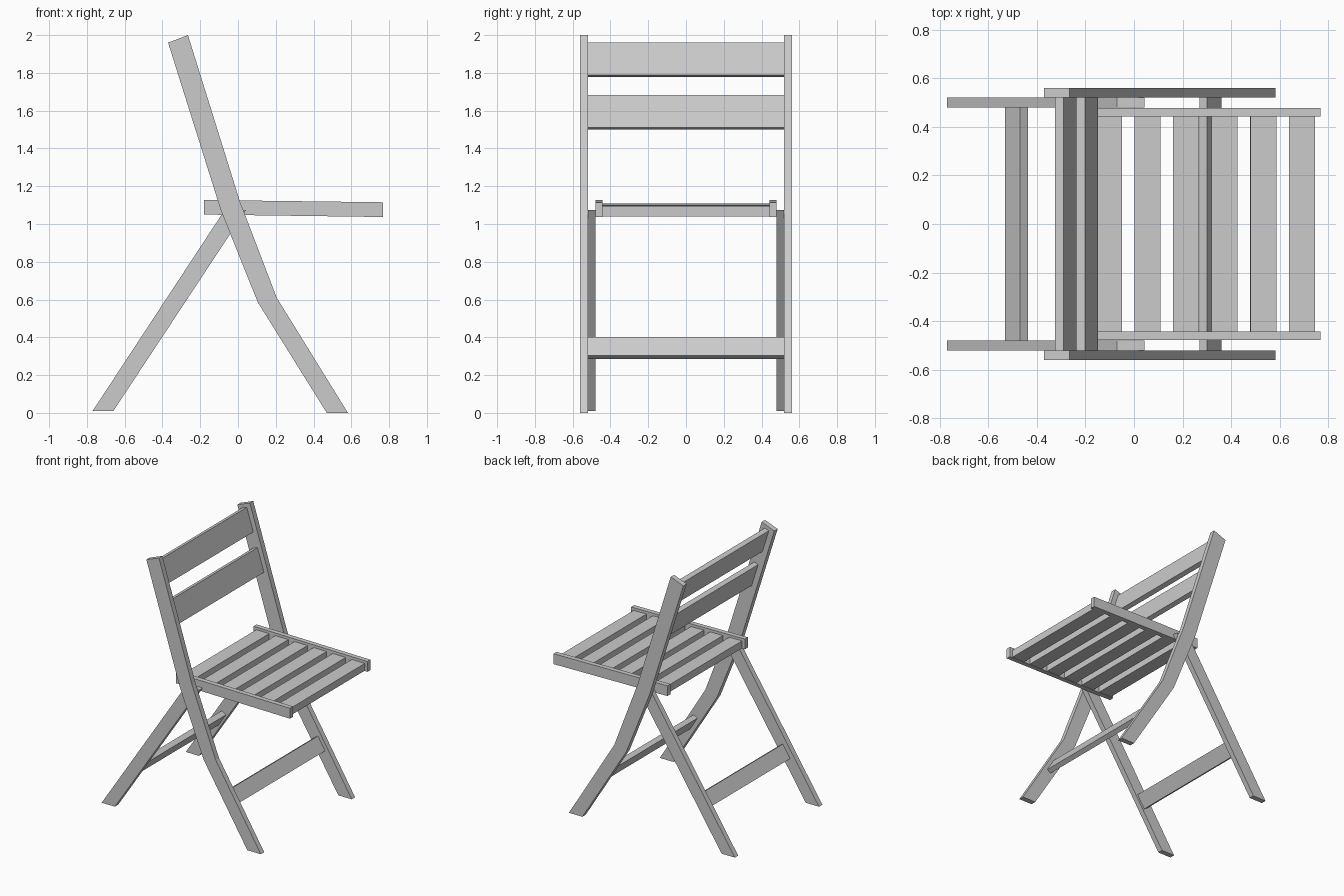
import bpy
import bmesh
from math import hypot

if "Cube" in bpy.data.objects:
    bpy.data.objects.remove(bpy.data.objects["Cube"])


def prism(name, profile, y0, y1):
    """Extrude an (x, z) outline along y."""
    bm = bmesh.new()
    face = bm.faces.new([bm.verts.new((x, y0, z)) for x, z in profile])
    out = bmesh.ops.extrude_face_region(bm, geom=[face])
    verts = [v for v in out["geom"] if isinstance(v, bmesh.types.BMVert)]
    bmesh.ops.translate(bm, verts=verts, vec=(0, y1 - y0, 0))
    bmesh.ops.recalc_face_normals(bm, faces=bm.faces)
    mesh = bpy.data.meshes.new(name)
    bm.to_mesh(mesh)
    bm.free()
    obj = bpy.data.objects.new(name, mesh)
    bpy.context.collection.objects.link(obj)
    return obj


def pair(name, profile, y0, y1):
    """The same part on both sides of the chair."""
    prism(name + "_left", profile, y0, y1)
    prism(name + "_right", profile, -y1, -y0)


def board(name, cx, cz, direction, length, thick, half_width):
    """Crosswise board whose section runs along an (x, z) direction."""
    n = hypot(*direction)
    dx, dz = direction[0] / n, direction[1] / n
    corners = [(-1, -1), (1, -1), (1, 1), (-1, 1)]
    section = [(cx + a * dx * length / 2 - b * dz * thick / 2,
                cz + a * dz * length / 2 + b * dx * thick / 2)
               for a, b in corners]
    prism(name, section, -half_width, half_width)


# Long bent side posts: front legs continuing into the backrest
pair("front_leg_post",
     [(-0.37, 1.96), (-0.09, 1.07), (0.105, 0.585), (0.47, 0.0),
      (0.582, 0.0), (0.205, 0.61), (0.01, 1.12), (-0.265, 2.0)], 0.52, 0.56)

# Rear legs, cut level under the seat
pair("rear_leg",
     [(-0.77, 0.01), (-0.66, 0.01), (0.043, 1.075), (-0.07, 1.075)], 0.48, 0.52)

# Seat side rails
pair("seat_rail",
     [(-0.18, 1.05), (0.767, 1.037), (0.767, 1.115), (-0.18, 1.127)], 0.442, 0.478)

# Seat slats following the slight slope of the rails
for i in range(6):
    x = -0.104 + i * 0.159
    board(f"seat_slat_{i + 1}", x, 1.079 - 0.0137 * (x + 0.1),
          (1, -0.0137), 0.107, 0.055, 0.445)

# Backrest boards
for name, x, z in (("upper_back_board", -0.281, 1.87), ("lower_back_board", -0.192, 1.591)):
    board(name, x, z, (0.28, -0.89), 0.18, 0.036, 0.52)

# Leg stretchers
board("front_stretcher", 0.315, 0.343, (0.375, -0.61), 0.113, 0.036, 0.52)
board("rear_stretcher", -0.483, 0.343, (0.69, 1.05), 0.112, 0.04, 0.48)
